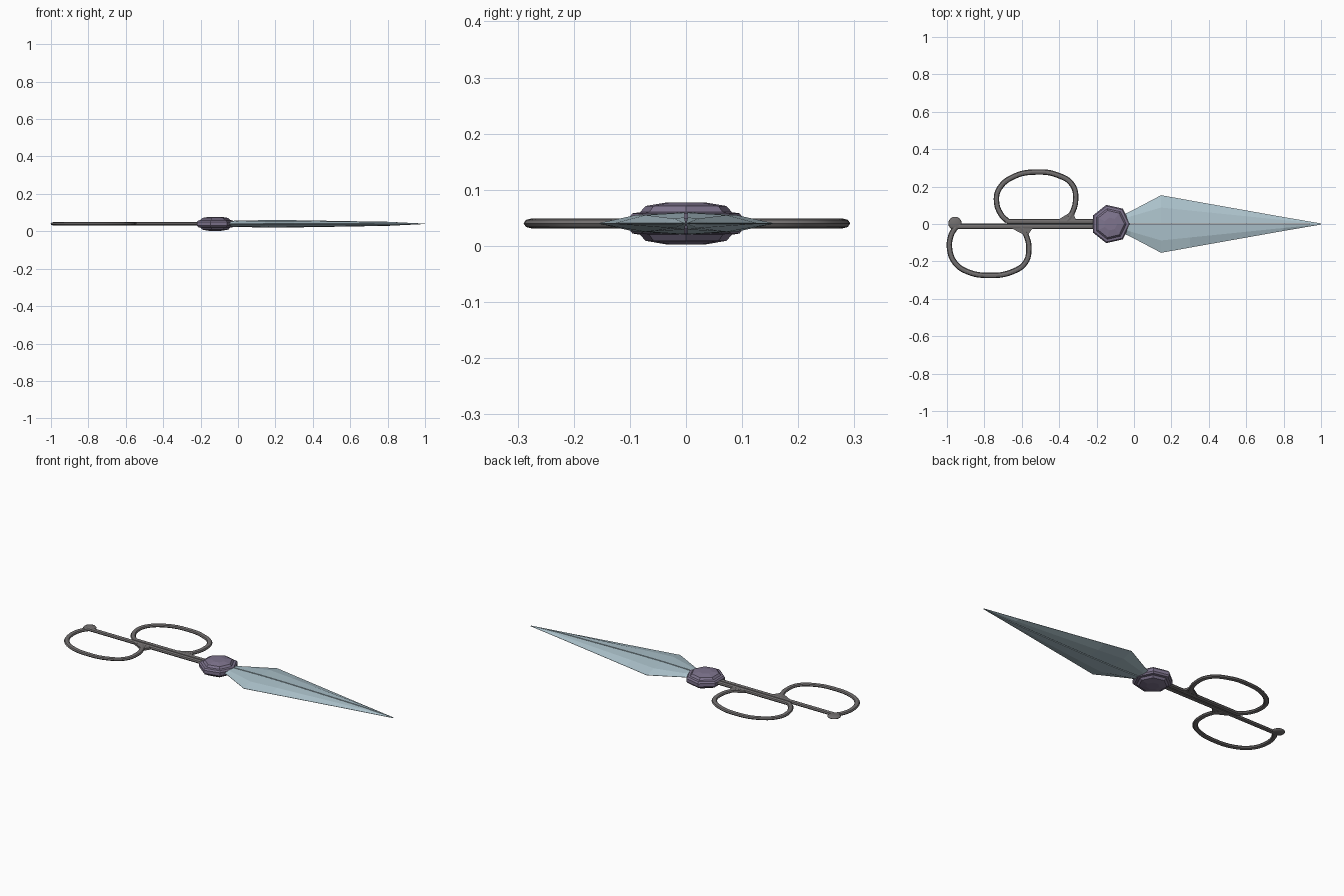
import bpy, bmesh, math

cube = bpy.data.objects.get("Cube")
if cube:
    bpy.data.objects.remove(cube)

MID = 0.04  # height of the middle plane


def material(name, rgb):
    m = bpy.data.materials.new(name)
    m.use_nodes = True
    m.diffuse_color = (*rgb, 1)
    m.node_tree.nodes["Principled BSDF"].inputs["Base Color"].default_value = (*rgb, 1)
    return m


iron = material("dark grey iron", (0.17, 0.16, 0.16))
steel = material("pale blue steel", (0.42, 0.55, 0.61))
violet = material("muted violet", (0.21, 0.175, 0.27))


def finish(name, bm, mat):
    bmesh.ops.recalc_face_normals(bm, faces=bm.faces[:])
    me = bpy.data.meshes.new(name)
    bm.to_mesh(me)
    bm.free()
    me.materials.append(mat)
    ob = bpy.data.objects.new(name, me)
    bpy.context.collection.objects.link(ob)
    return ob


def loft(name, rings, mat):
    """Skin a row of closed rings and cap both ends."""
    bm = bmesh.new()
    rows = [[bm.verts.new(p) for p in ring] for ring in rings]
    n = len(rows[0])
    for a, b in zip(rows, rows[1:]):
        for i in range(n):
            j = (i + 1) % n
            bm.faces.new((a[i], a[j], b[j], b[i]))
    bm.faces.new(rows[0])
    bm.faces.new(rows[-1])
    return finish(name, bm, mat)


# Blade halves: each station is x, outer edge, ridge, ridge height
stations = [(-0.07, 0.045, 0.025, 0.012), (-0.02, 0.067, 0.04, 0.015),
            (0.145, 0.154, 0.088, 0.018), (0.3, 0.126, 0.072, 0.0175),
            (0.8, 0.037, 0.021, 0.01), (1.0, 0.003, 0.002, 0.001)]
for name, s in (("left_blade", 1), ("right_blade", -1)):
    rings = []
    for x, edge, ridge, h in stations:
        inner = min(0.003, ridge * 0.3)
        half = [(inner, h * 1.1), (ridge, h * 0.85), (edge, 0.0008)]
        section = half + [(y, -z) for y, z in reversed(half)]
        rings.append([(x, s * y, MID + z) for y, z in section])
    loft(name, rings, steel)

# Seven-sided pivot boss with a wide collar
profile = [(0.035, 0.0375), (0.074, 0.031), (0.084, 0.02), (0.098, 0.018), (0.105, 0.009)]
profile += [(r, -z) for r, z in reversed(profile)]
loft("pivot_boss", [[(-0.125 + r * math.cos(i * math.tau / 7), r * math.sin(i * math.tau / 7), MID + z)
                     for i in range(7)] for r, z in profile], violet)


# Handles: flattened bars swept along smooth paths
def bar(name, points, smooth=True):
    cu = bpy.data.curves.new(name, "CURVE")
    cu.dimensions = "3D"
    cu.bevel_depth = 0.0145
    cu.bevel_resolution = 2
    cu.resolution_u = 6
    cu.use_fill_caps = True
    sp = cu.splines.new("BEZIER")
    sp.bezier_points.add(len(points) - 1)
    for bp, (x, y) in zip(sp.bezier_points, points):
        bp.co = (x, y, 0)
        bp.handle_left_type = bp.handle_right_type = "AUTO" if smooth else "VECTOR"
    cu.materials.append(iron)
    ob = bpy.data.objects.new(name, cu)
    bpy.context.collection.objects.link(ob)
    ob.location.z = MID
    ob.scale.z = 0.62
    bpy.ops.object.select_all(action="DESELECT")
    bpy.context.view_layer.objects.active = ob
    ob.select_set(True)
    bpy.ops.object.convert(target="MESH")
    bpy.ops.object.shade_smooth_by_angle(angle=math.radians(40))


bar("left_shank", [(-0.1, 0.013), (-0.68, 0.013)], False)
bar("right_shank", [(-0.1, -0.013), (-0.95, -0.013)], False)
bar("left_finger_ring", [(-0.36, 0.012), (-0.335, 0.05), (-0.312, 0.13), (-0.33, 0.21), (-0.41, 0.262),
                         (-0.52, 0.278), (-0.64, 0.255), (-0.72, 0.19), (-0.735, 0.12),
                         (-0.71, 0.05), (-0.675, 0.014)])
bar("right_finger_ring", [(-0.95, -0.013), (-0.978, -0.06), (-0.985, -0.14), (-0.955, -0.21), (-0.89, -0.255),
                          (-0.775, -0.275), (-0.65, -0.255), (-0.58, -0.205), (-0.562, -0.13),
                          (-0.575, -0.065), (-0.605, -0.014)])


# Small webs where the rings join the shanks
def web(name, outline):
    loft(name, [[(x, y, MID + z) for x, y in outline] for z in (-0.006, 0.006)], iron)


web("left_ring_web", [(-0.31, 0.02), (-0.41, 0.02), (-0.345, 0.06), (-0.325, 0.06)])
web("right_ring_web", [(-0.54, -0.02), (-0.66, -0.02), (-0.585, -0.06), (-0.568, -0.06)])

# Rounded stub at the end of the long shank
bm = bmesh.new()
bmesh.ops.create_uvsphere(bm, u_segments=16, v_segments=8, radius=0.036)
for v in bm.verts:
    v.co = (v.co.x - 0.957, v.co.y + 0.003, MID + v.co.z * 0.27)
for f in bm.faces:
    f.smooth = True
finish("shank_stub", bm, iron)
